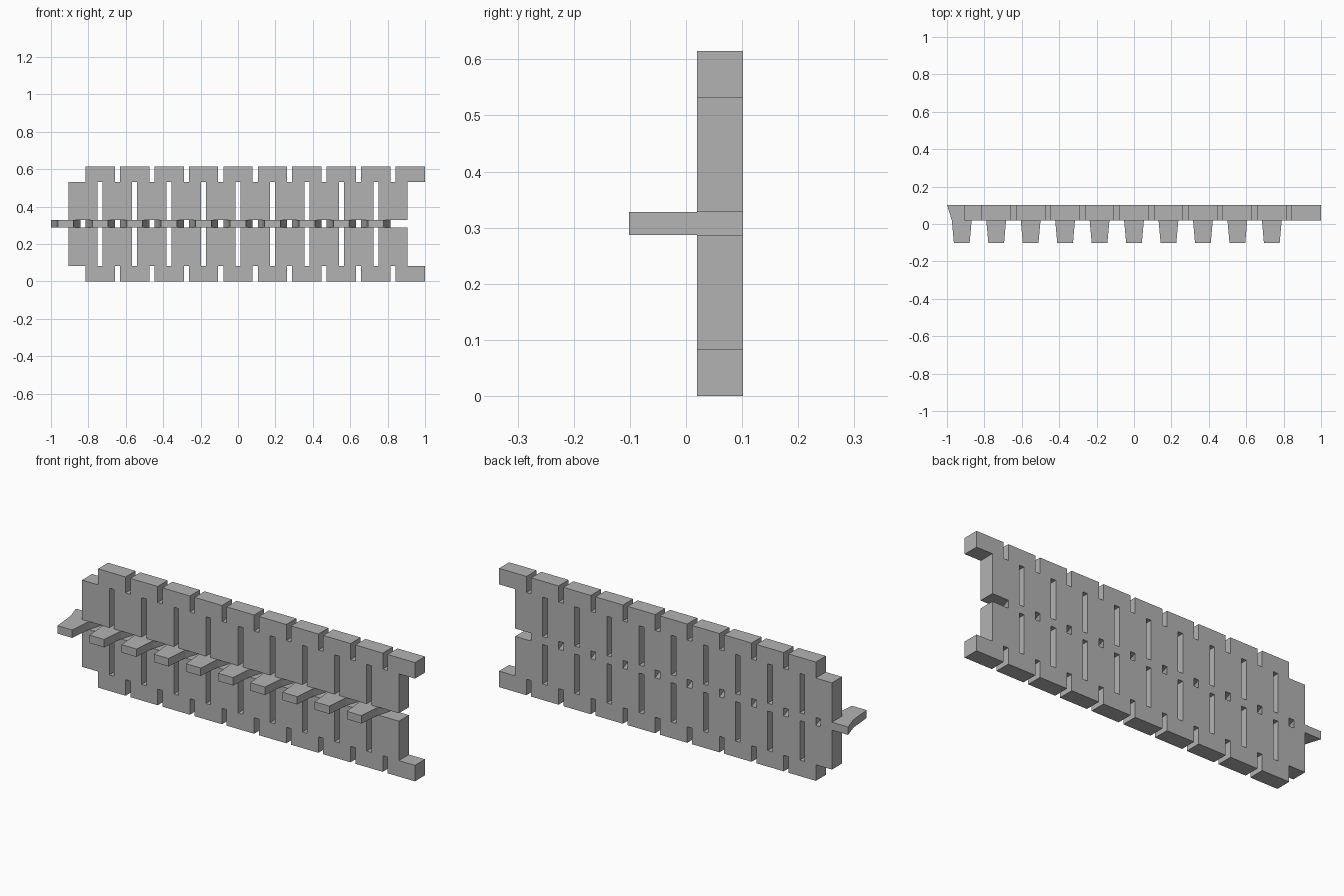
import bpy, bmesh

if "Cube" in bpy.data.objects:
    bpy.data.objects.remove(bpy.data.objects["Cube"])

PITCH = 0.1842            # spacing of the repeating links
HALF = 0.0785             # half width of every block
COUNT = 10
BACK, FACE, TIP = 0.102, 0.02, -0.102      # y of plate back, plate front, tooth tip
Z_TAB, Z_LOW, Z_HIGH, Z_TOP = 0.083, 0.287, 0.328, 0.615
FIRST = -PITCH * (COUNT - 1) / 2           # centre of the first middle block

grey = bpy.data.materials.new("grey")
grey.diffuse_color = (0.45, 0.45, 0.45, 1)
grey.use_nodes = True
grey.node_tree.nodes["Principled BSDF"].inputs["Base Color"].default_value = grey.diffuse_color


def add_prism(bm, points, shift):
    """Extrude a closed outline of 3D points along shift."""
    face = bm.faces.new([bm.verts.new(p) for p in points])
    result = bmesh.ops.extrude_face_region(bm, geom=[face], use_keep_orig=True)
    verts = [g for g in result["geom"] if isinstance(g, bmesh.types.BMVert)]
    bmesh.ops.translate(bm, verts=verts, vec=shift)


def make_object(name, bm):
    bmesh.ops.recalc_face_normals(bm, faces=bm.faces)
    mesh = bpy.data.meshes.new(name)
    bm.to_mesh(mesh)
    bm.free()
    mesh.materials.append(grey)
    obj = bpy.data.objects.new(name, mesh)
    bpy.context.collection.objects.link(obj)
    return obj


# Half plate outline: outer tabs left to right, then inner blocks right to left
outline = []
for i in range(COUNT):
    c = FIRST + PITCH * (i + 0.5)
    outline += [(c - HALF, Z_TAB), (c - HALF, 0), (c + HALF, 0), (c + HALF, Z_TAB)]
for i in reversed(range(COUNT)):
    c = FIRST + PITCH * i
    outline += [(c + HALF, Z_TAB), (c + HALF, Z_LOW), (c - HALF, Z_LOW), (c - HALF, Z_TAB)]

# Lower plate and its mirrored upper twin
bm = bmesh.new()
add_prism(bm, [(x, FACE, z) for x, z in outline], (0, BACK - FACE, 0))
add_prism(bm, [(x, FACE, Z_TOP - z) for x, z in outline], (0, BACK - FACE, 0))
plates = make_object("plates", bm)

# Row of tapered teeth, flared inside the plate
bm = bmesh.new()
side = [(HALF, BACK), (0.053, FACE), (0.042, TIP)]
profile = side + [(-x, y) for x, y in reversed(side)]
for i in range(COUNT):
    c = FIRST + PITCH * (i - 0.5)
    add_prism(bm, [(c + x, y, Z_LOW) for x, y in profile], (0, 0, Z_HIGH - Z_LOW))
strip = make_object("toothed_strip", bm)

# Merge the teeth and plates into one solid strip
union = strip.modifiers.new("union", "BOOLEAN")
union.operation = "UNION"
union.solver = "EXACT"
union.object = plates
bpy.context.view_layer.objects.active = strip
strip.select_set(True)
bpy.ops.object.modifier_apply(modifier=union.name)
bpy.data.objects.remove(plates)
